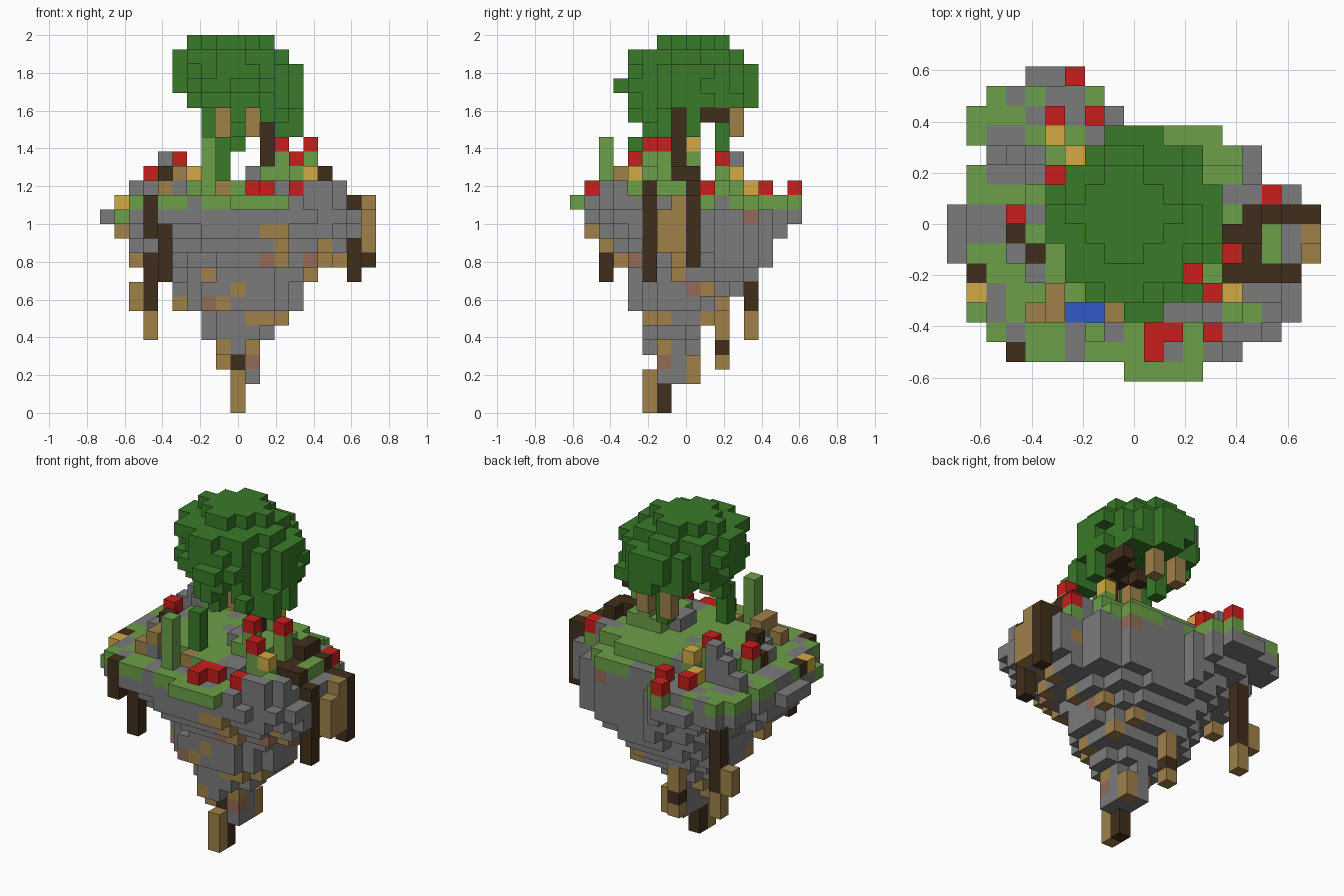
import bpy
import random

random.seed(7)
if "Cube" in bpy.data.objects:
    bpy.data.objects.remove(bpy.data.objects["Cube"], do_unlink=True)

UNIT = 2 / 26            # edge length of one block
NX, NY = 19, 16          # footprint in blocks


def linear(hex_colour):
    """Convert a hex colour to linear values."""
    parts = [int(hex_colour[i:i + 2], 16) / 255 for i in (0, 2, 4)]
    return [((c + 0.055) / 1.055) ** 2.4 for c in parts] + [1.0]


def make_material(name, hex_colour):
    mat = bpy.data.materials.new(name)
    mat.use_nodes = True
    colour = linear(hex_colour)
    mat.diffuse_color = colour
    for node in mat.node_tree.nodes:
        if node.type == "BSDF_PRINCIPLED":
            node.inputs["Base Color"].default_value = colour
    return mat


MATERIALS = {
    "stone": make_material("stone_grey", "7b7b7b"),
    "grass": make_material("grass_green", "6c9f48"),
    "leaf": make_material("leaf_green", "397a29"),
    "red": make_material("bloom_red", "c81e1c"),
    "yellow": make_material("bloom_yellow", "d2ab44"),
    "dark": make_material("dark_wood", "402f1c"),
    "light": make_material("light_wood", "9f814a"),
    "water": make_material("water_blue", "305ac8"),
    "clay": make_material("clay_pink", "946b58"),
}
PART_OF = {"stone": "rock_base", "grass": "turf", "red": "red_blooms",
           "yellow": "yellow_blooms", "dark": "surface_logs",
           "light": "surface_logs", "water": "pond"}

blocks = {}              # (x, y, level) -> (part, colour)


def column(x, y, low, high, colour, part):
    for level in range(low, high + 1):
        blocks[x, y, level] = part, colour


def in_oval(x, y, x0, x1, y0, y1, power=2.3):
    """True inside a rounded block outline with the given extents."""
    u = abs(x - (x0 + x1) / 2) / ((x1 - x0) / 2 + 0.3)
    v = abs(y - (y0 + y1) / 2) / ((y1 - y0) / 2 + 0.3)
    return u ** power + v ** power <= 1


# Island outline: first and last block of each row, from front to back
SPANS = [(9, 12), (3, 14), (2, 16), (1, 17), (1, 17), (1, 17), (0, 18), (0, 18),
         (0, 18), (1, 17), (1, 15), (2, 15), (1, 13), (1, 8), (2, 7), (4, 6)]
footprint = [(x, y) for y, (x0, x1) in enumerate(SPANS) for x in range(x0, x1 + 1)]

# Bare stone patches in the meadow: x range, y range
PATCHES = [(2, 4, 10, 11), (2, 2, 12, 12), (4, 4, 12, 12), (3, 4, 13, 13),
           (0, 2, 7, 8), (0, 0, 6, 6), (3, 3, 6, 6), (4, 4, 5, 5), (2, 2, 3, 4),
           (14, 16, 1, 2), (16, 17, 3, 3), (15, 17, 4, 4), (12, 13, 3, 3),
           (17, 18, 6, 7), (14, 17, 9, 9), (15, 15, 10, 11), (3, 4, 2, 2),
           (4, 6, 15, 15), (5, 6, 14, 14), (3, 3, 14, 14), (6, 8, 13, 13),
           (7, 7, 12, 12), (8, 8, 2, 2), (6, 6, 1, 2)]

# Blooms, logs, pond and boulders that top a ground column: x, y, level
ACCENTS = {
    "red": [(6, 15, 15), (5, 13, 15), (7, 13, 15), (5, 10, 17), (3, 8, 16),
            (16, 9, 15), (14, 6, 18), (12, 5, 18), (13, 4, 17), (10, 2, 15),
            (11, 2, 15), (13, 2, 15), (10, 1, 15)],
    "yellow": [(5, 12, 15), (6, 11, 16), (14, 4, 16), (1, 4, 14)],
    "dark": [(3, 7, 15), (4, 6, 16), (1, 5, 14), (14, 7, 16), (15, 7, 16),
             (15, 6, 15), (15, 8, 16), (16, 8, 15), (17, 8, 14),
             (14, 5, 15), (15, 5, 15), (16, 5, 15)],
    "light": [(5, 4, 16), (4, 3, 15), (5, 3, 16), (8, 3, 15)],
    "water": [(6, 3, 14), (7, 3, 14)],
    "stone": [(4, 11, 17), (4, 10, 16), (3, 11, 16), (2, 11, 15),
              (14, 2, 15), (15, 2, 15), (16, 3, 15)],
    "grass": [(1, 3, 13), (15, 3, 15)],
}
topped = {(x, y): (colour, level)
          for colour, spots in ACCENTS.items() for x, y, level in spots}


def ground(x, y):
    """Colour and top level of an ordinary ground column."""
    stony = any(x0 <= x <= x1 and y0 <= y <= y1 for x0, x1, y0, y1 in PATCHES)
    on_rim = x in SPANS[y] or y in (0, NY - 1)
    flipped = not on_rim and random.random() < 0.07
    level = 13 if stony and on_rim else 14
    level += in_oval(x, y, 3, 16, 3, 11) + in_oval(x, y, 10, 14, 5, 8)
    return "stone" if stony != flipped else "grass", level


# Ground columns: stone below, turf stems under blooms, one top block
for x, y in footprint:
    colour, top = topped.get((x, y)) or ground(x, y)
    column(x, y, 13 if y else 14, 13, "stone", "rock_base")
    fill = "grass" if colour in ("red", "yellow") else "stone"
    column(x, y, 14, top - 1, fill, PART_OF[fill])
    column(x, y, top, top, colour, PART_OF[colour])

# Rock cone hanging below, one outline per level from the bottom up
CONE = [(9, 10, 6, 8), (9, 10, 6, 8), (8, 10, 5, 8), (7, 11, 5, 8),
        (7, 12, 5, 9), (5, 13, 4, 10), (5, 13, 4, 11), (5, 14, 4, 12),
        (4, 16, 3, 13), (2, 17, 2, 13), (1, 18, 1, 14)]
for level, extents in enumerate(CONE, start=2):
    for x, y in footprint:
        if in_oval(x, y, *extents):
            colour = "light" if random.random() < 0.04 else "stone"
            column(x, y, level, level, colour, "rock_base")


# Earth and clay showing on the rock: position along the side, level
def spot(axis, place, level, colour, pick):
    cells = [c for c in blocks if c[axis] == place and c[2] == level]
    blocks[pick(cells, key=lambda c: c[1 - axis])] = "rock_base", colour


for x, level in [(7, 9), (12, 11), (12, 12), (5, 7), (8, 7), (12, 6), (15, 10), (16, 10)]:
    spot(0, x, level, "light", min)
for x, level in [(11, 10), (4, 12), (7, 7)]:
    spot(0, x, level, "clay", min)
for y, level in [(7, 9), (3, 10), (9, 8), (6, 4)]:
    spot(1, y, level, "light", max)
for y, level in [(12, 13), (4, 10), (8, 8), (6, 3)]:
    spot(1, y, level, "clay", max)

# Roots dangling under the rim and the tip: x, y, lowest and highest level
ROOTS = {
    "light": [(9, 5, 0, 2), (8, 5, 4, 4), (8, 6, 3, 3), (10, 8, 2, 3), (3, 12, 5, 6),
              (2, 12, 7, 8), (8, 10, 3, 3), (8, 10, 5, 6), (12, 9, 6, 6),
              (2, 8, 10, 11), (18, 7, 11, 14), (18, 6, 11, 13), (12, 3, 11, 12)],
    "dark": [(9, 6, 0, 1), (9, 6, 3, 3), (3, 12, 7, 11), (8, 10, 4, 4),
             (4, 2, 9, 12), (3, 1, 12, 14), (17, 5, 9, 14), (18, 8, 10, 14)],
}
for colour, roots in ROOTS.items():
    for root in roots:
        column(*root, colour, "hanging_roots")

# Tall reeds on the front meadow, and a bloom below the tree
column(7, 2, 15, 18, "grass", "light_reed")
column(8, 4, 16, 18, "leaf", "dark_reed")
column(12, 8, 16, 17, "grass", "turf")
column(12, 8, 18, 18, "yellow", "yellow_blooms")

# Tree crown from the underside up, leaving the topped columns open to the sky
CROWN = [(6, 13, 4, 12), (5, 13, 3, 12), (5, 13, 4, 12), (5, 12, 4, 11), (6, 11, 6, 10)]
for level, extents in enumerate(CROWN, start=21):
    for x, y in footprint:
        if (x, y) not in topped and in_oval(x, y, *extents, power=1.8):
            column(x, y, level, level, "leaf", "tree_crown")

# Vines below the crown
for x, y, low in [(7, 6, 19), (9, 4, 20), (9, 5, 19), (12, 6, 19), (11, 5, 20),
                  (13, 6, 19), (13, 8, 19), (9, 10, 18), (12, 4, 20)]:
    column(x, y, low, 20, "leaf", "vines")

# Trunk and branches
column(11, 7, 16, 20, "dark", "trunk")
for x, y in [(10, 7), (11, 8), (11, 9), (12, 9), (12, 10), (9, 8)]:
    column(x, y, 20, 20, "dark", "branches")
for x, y in [(8, 6), (10, 6), (8, 11), (10, 11)]:
    column(x, y, 19, 20, "light", "branches")

# Outward directions with the four corners of each block face
FACES = {
    (1, 0, 0): [(1, 0, 0), (1, 1, 0), (1, 1, 1), (1, 0, 1)],
    (-1, 0, 0): [(0, 1, 0), (0, 0, 0), (0, 0, 1), (0, 1, 1)],
    (0, 1, 0): [(1, 1, 0), (0, 1, 0), (0, 1, 1), (1, 1, 1)],
    (0, -1, 0): [(0, 0, 0), (1, 0, 0), (1, 0, 1), (0, 0, 1)],
    (0, 0, 1): [(0, 0, 1), (1, 0, 1), (1, 1, 1), (0, 1, 1)],
    (0, 0, -1): [(0, 1, 0), (1, 1, 0), (1, 0, 0), (0, 0, 0)],
}


def shifted(cell, step):
    return tuple(a + b for a, b in zip(cell, step))


def build_part(part):
    """Make one mesh from the exposed faces of a part's blocks."""
    index, faces, colours = {}, [], []
    for cell, (owner, colour) in blocks.items():
        if owner != part:
            continue
        for step, corners in FACES.items():
            if shifted(cell, step) not in blocks:
                ring = [shifted(cell, corner) for corner in corners]
                faces.append([index.setdefault(p, len(index)) for p in ring])
                colours.append(colour)
    verts = [((x - NX / 2) * UNIT, (y - NY / 2) * UNIT, z * UNIT) for x, y, z in index]
    mesh = bpy.data.meshes.new(part)
    mesh.from_pydata(verts, [], faces)
    used = sorted(set(colours))
    for colour in used:
        mesh.materials.append(MATERIALS[colour])
    for poly, colour in zip(mesh.polygons, colours):
        poly.material_index = used.index(colour)
    bpy.context.collection.objects.link(bpy.data.objects.new(part, mesh))


for part in sorted({owner for owner, _ in blocks.values()}):
    build_part(part)
